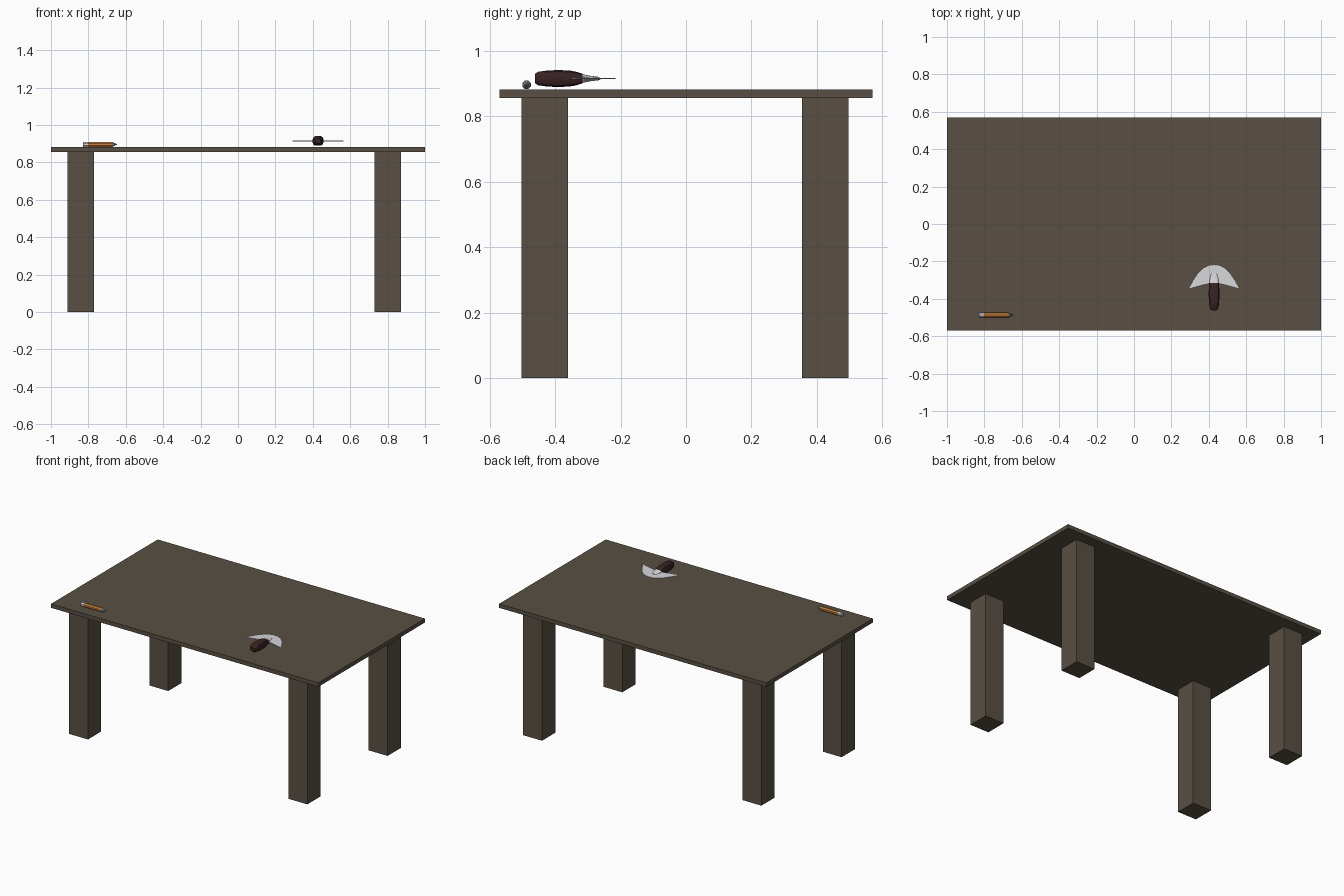
import bpy, bmesh, math
from mathutils import Vector

if "Cube" in bpy.data.objects:
    bpy.data.objects.remove(bpy.data.objects["Cube"], do_unlink=True)


def material(name, rgb):
    m = bpy.data.materials.new(name)
    m.use_nodes = True
    m.diffuse_color = (*rgb, 1)
    m.node_tree.nodes["Principled BSDF"].inputs["Base Color"].default_value = (*rgb, 1)
    return m


WOOD = material("dark brown wood", (0.1, 0.08, 0.056))
ORANGE = material("orange paint", (0.6, 0.23, 0.05))
PALE = material("pale metal", (0.68, 0.68, 0.7))
STEEL = material("grey steel", (0.27, 0.29, 0.28))
GRIP = material("dark red brown grip", (0.04, 0.016, 0.016))


def finish(name, bm, mat):
    bmesh.ops.recalc_face_normals(bm, faces=bm.faces)
    mesh = bpy.data.meshes.new(name)
    bm.to_mesh(mesh)
    bm.free()
    obj = bpy.data.objects.new(name, mesh)
    bpy.context.collection.objects.link(obj)
    mesh.materials.append(mat)
    return obj


def box(name, low, high, mat):
    low, high = Vector(low), Vector(high)
    bm = bmesh.new()
    bmesh.ops.create_cube(bm, size=1)
    for v in bm.verts:
        v.co = (low + high) / 2 + v.co * (high - low)
    return finish(name, bm, mat)


def loft(name, axis, centre, rings, sides, mat, squareness=1.0):
    """Capped solid through rings of (position, half width, half height)."""
    bm = bmesh.new()
    loops = []
    for pos, width, height in rings:
        loop = []
        for i in range(sides):
            a = math.tau * (i + 0.5) / sides
            c, s = math.cos(a), math.sin(a)
            u = math.copysign(abs(c) ** squareness, c) * width
            w = math.copysign(abs(s) ** squareness, s) * height
            offset = (pos, u, w) if axis == "x" else (u, pos, w)
            loop.append(bm.verts.new(Vector(centre) + Vector(offset)))
        loops.append(loop)
    for a, b in zip(loops, loops[1:]):
        for i in range(sides):
            j = (i + 1) % sides
            bm.faces.new((a[i], a[j], b[j], b[i]))
    bm.faces.new(loops[0])
    bm.faces.new(loops[-1])
    return finish(name, bm, mat)


# Table
box("table_top", (-1, -0.57, 0.855), (1, 0.57, 0.882), WOOD)
for side, x in (("right", -0.912), ("left", 0.73)):
    for end, y in (("front", -0.503), ("back", 0.355)):
        box(f"{end}_{side}_leg", (x, y, 0), (x + 0.141, y + 0.142, 0.856), WOOD)

# Pencil lying along the front edge
axis = (0, -0.487, 0.896)
R = 0.014
loft("pencil_end_cap", "x", axis, [(-0.828, R, R), (-0.803, R, R)], 8, PALE)
loft("pencil_body", "x", axis, [(-0.803, R, R), (-0.672, R, R)], 8, ORANGE)
loft("pencil_tip", "x", axis, [(-0.672, R, R), (-0.648, 0.002, 0.002)], 8, STEEL)

# Knife handle and the wedge that holds the blade
centre = (0.428, 0, 0.915)
handle = loft("knife_handle", "y", centre, [
    (-0.462, 0.014, 0.014), (-0.452, 0.022, 0.021), (-0.425, 0.028, 0.025),
    (-0.39, 0.029, 0.0265), (-0.355, 0.029, 0.025), (-0.335, 0.028, 0.021),
    (-0.316, 0.027, 0.015)], 12, GRIP, 0.65)
loft("blade_holder", "y", centre, [
    (-0.318, 0.026, 0.014), (-0.295, 0.023, 0.009), (-0.265, 0.015, 0.005)],
    12, PALE, 0.65)

# Crescent blade with a finely toothed outer edge
bm = bmesh.new()
steps, half = 48, 0.137
rows = []
for i in range(steps + 1):
    t = 2 * i / steps - 1
    inner = -0.348 + 0.034 * (1 - abs(t) ** 1.2)
    outer = -0.348 + 0.133 * (1 - abs(t) ** 2.26)
    tooth = 0.004 if i % 2 and abs(t) < 0.95 else 0
    rows.append([bm.verts.new((centre[0] + t * half, y, centre[2] + z))
                 for y, z in ((inner, -0.003), (outer - tooth, -0.0015),
                              (outer - tooth, 0.0015), (inner, 0.003))])
for a, b in zip(rows, rows[1:]):
    for k in range(4):
        n = (k + 1) % 4
        bm.faces.new((a[k], a[n], b[n], b[k]))
bm.faces.new(rows[0])
bm.faces.new(rows[-1])
finish("knife_blade", bm, PALE)

# Soft shading on the grip
bpy.ops.object.select_all(action="DESELECT")
handle.select_set(True)
bpy.context.view_layer.objects.active = handle
bpy.ops.object.shade_smooth_by_angle(angle=math.radians(35))
